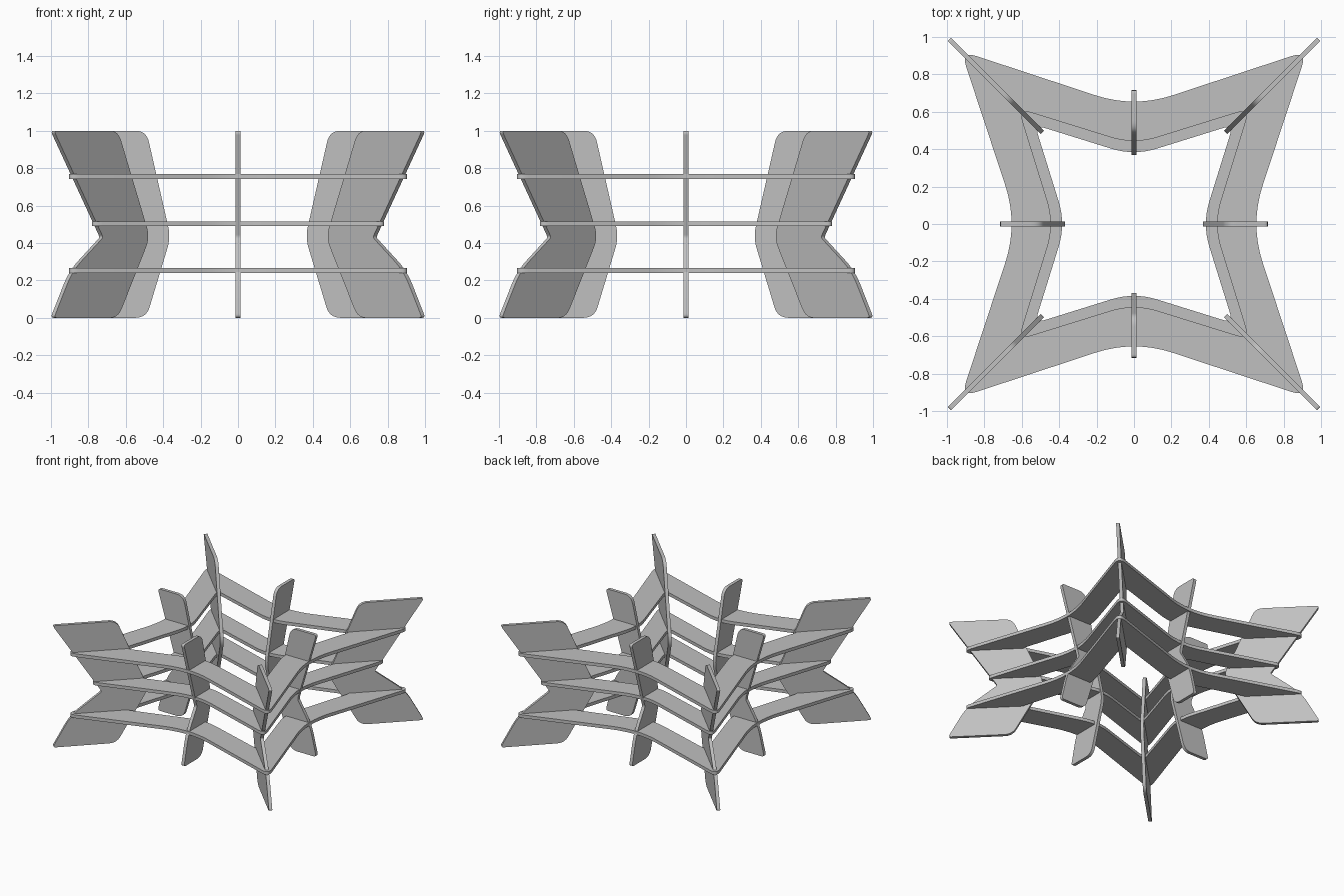
import bpy, bmesh
from math import pi, sqrt, sin, cos
from mathutils import Vector, Matrix

if "Cube" in bpy.data.objects:
    bpy.data.objects.remove(bpy.data.objects["Cube"])

THICK = 0.026

grey = bpy.data.materials.new("sheet grey")
grey.use_nodes = True
tone = (0.53, 0.53, 0.53, 1)
grey.diffuse_color = tone
grey.node_tree.nodes["Principled BSDF"].inputs["Base Color"].default_value = tone


def fillet(corners, steps=8):
    """Round each (x, y, cut) corner of a closed outline."""
    pts = [Vector(c[:2]) for c in corners]
    out = []
    for i, (x, y, cut) in enumerate(corners):
        p = pts[i]
        a = p + (pts[i - 1] - p).normalized() * cut
        b = p + (pts[(i + 1) % len(pts)] - p).normalized() * cut
        for k in range(steps + 1):
            t = k / steps
            out.append(a * (1 - t) ** 2 + p * 2 * t * (1 - t) + b * t * t)
    return out


def finish(name, bm):
    bmesh.ops.recalc_face_normals(bm, faces=bm.faces)
    mesh = bpy.data.meshes.new(name)
    bm.to_mesh(mesh)
    bm.free()
    mesh.materials.append(grey)
    obj = bpy.data.objects.new(name, mesh)
    bpy.context.collection.objects.link(obj)
    bpy.ops.object.select_all(action='DESELECT')
    obj.select_set(True)
    bpy.context.view_layer.objects.active = obj
    bpy.ops.object.shade_smooth_by_angle(angle=pi / 6)
    return obj


def thicken(bm, offset):
    """Extrude the flat faces by an offset."""
    ext = bmesh.ops.extrude_face_region(bm, geom=bm.faces[:])
    verts = [v for v in ext["geom"] if isinstance(v, bmesh.types.BMVert)]
    bmesh.ops.translate(bm, verts=verts, vec=offset)


def fin(name, angle, inner, inner_waist, outer, outer_waist, knee):
    """Upright sheet whose radial profile narrows in at the waist."""
    outline = fillet([
        (inner, 0, 0.06), (outer, 0, 0.025), (knee, 0.25, 0.09),
        (outer_waist, 0.43, 0.015), (outer, 1, 0.025), (inner, 1, 0.06),
        (inner_waist, 0.43, 0.06)])
    bm = bmesh.new()
    bm.faces.new([bm.verts.new((p.x, -THICK / 2, p.y)) for p in outline])
    thicken(bm, (0, THICK, 0))
    bm.transform(Matrix.Rotation(angle, 4, 'Z'))
    return finish(name, bm)


def star(corner, apex, corner_cut, apex_cut):
    """Four-pointed outline with softened points and hollows."""
    corners = []
    for i in range(4):
        a = i * pi / 2
        corners.append((apex * cos(a), apex * sin(a), apex_cut))
        b, r = a + pi / 4, corner * sqrt(2)
        corners.append((r * cos(b), r * sin(b), corner_cut))
    return fillet(corners)


def ring(name, z, outer, inner):
    """Horizontal star-shaped band between two outlines."""
    bm = bmesh.new()
    loops = [[bm.verts.new((p.x, p.y, z - THICK / 2)) for p in star(*s)]
             for s in (outer, inner)]
    n = len(loops[0])
    for i in range(n):
        j = (i + 1) % n
        bm.faces.new((loops[0][i], loops[0][j], loops[1][j], loops[1][i]))
    thicken(bm, (0, 0, THICK))
    return finish(name, bm)


# Upright fins: long ones on the diagonals, short ones on the sides
corner_names = ("back_left", "back_right", "front_right", "front_left")
side_names = ("left", "back", "right", "front")
d = sqrt(2)
for i in range(4):
    fin(corner_names[i] + "_corner_fin", pi / 4 + i * pi / 2,
        0.65 * d, 0.48 * d, 0.993 * d, 0.73 * d, 0.895 * d)
    fin(side_names[i] + "_side_fin", i * pi / 2,
        0.49, 0.36, 0.72, 0.55, 0.66)

# Horizontal rings: the middle one is smaller
wide = ((0.925, 0.62, 0.09, 0.22), (0.616, 0.425, 0.07, 0.13))
narrow = ((0.80, 0.54, 0.08, 0.18), (0.53, 0.365, 0.06, 0.13))
ring("lower_ring", 0.252, *wide)
ring("middle_ring", 0.503, *narrow)
ring("upper_ring", 0.755, *wide)
